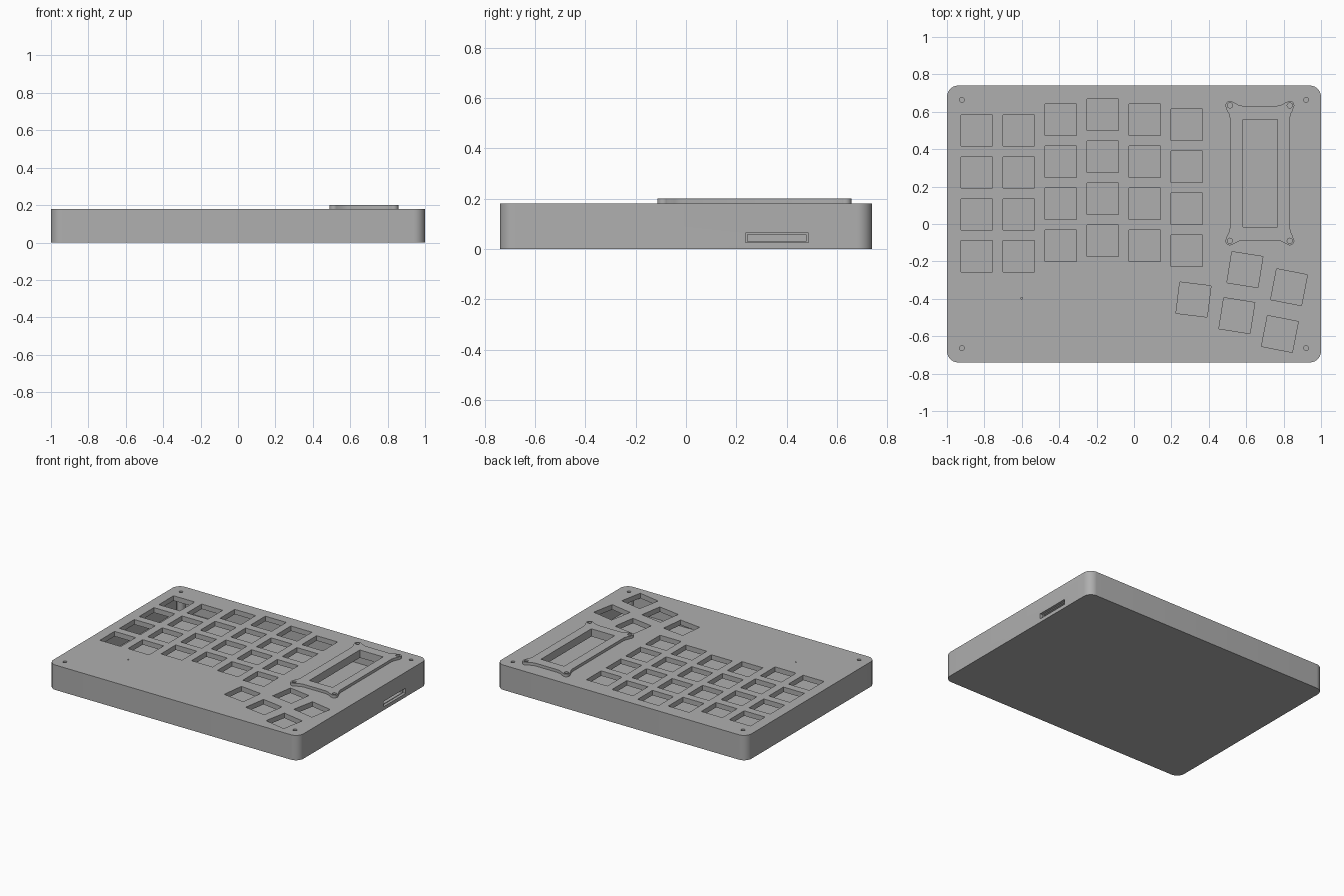
import bpy, bmesh
from math import sin, cos, pi, radians

cube = bpy.data.objects.get("Cube")
if cube:
    bpy.data.objects.remove(cube, do_unlink=True)

grey = bpy.data.materials.new("plain grey")
grey.use_nodes = True
COLOR = (0.43, 0.43, 0.43, 1)
grey.diffuse_color = COLOR
grey.node_tree.nodes["Principled BSDF"].inputs["Base Color"].default_value = COLOR


# Outline helpers
def arc(x, y, r, start, end, steps):
    angles = [radians(start + (end - start) * i / steps) for i in range(steps + 1)]
    return [(x + r * cos(a), y + r * sin(a)) for a in angles]


def circle(x, y, r):
    return arc(x, y, r, 0, 360, 24)[:-1]


def rounded_rect(hx, hy, r):
    pts = []
    for i, (sx, sy) in enumerate([(1, 1), (-1, 1), (-1, -1), (1, -1)]):
        pts += arc(sx * (hx - r), sy * (hy - r), r, 90 * i, 90 * i + 90, 10)
    return pts


def rect(x0, x1, y0, y1):
    return [(x0, y0), (x1, y0), (x1, y1), (x0, y1)]


def square(x, y, size, turn=0):
    r = size / 2 ** 0.5
    return arc(x, y, r, 45 + turn, 315 + turn, 3)


# Upright prisms over a list of outlines, as one object
def prisms(name, outlines, z0, z1):
    bm = bmesh.new()
    for pts in outlines:
        face = bm.faces.new([bm.verts.new((x, y, z0)) for x, y in pts])
        top = bmesh.ops.extrude_face_region(bm, geom=[face])["geom"]
        verts = [v for v in top if isinstance(v, bmesh.types.BMVert)]
        bmesh.ops.translate(bm, verts=verts, vec=(0, 0, z1 - z0))
    bmesh.ops.recalc_face_normals(bm, faces=bm.faces)
    mesh = bpy.data.meshes.new(name)
    bm.to_mesh(mesh)
    bm.free()
    mesh.materials.append(grey)
    obj = bpy.data.objects.new(name, mesh)
    bpy.context.collection.objects.link(obj)
    return obj


def combine(target, other, operation="DIFFERENCE"):
    mod = target.modifiers.new(operation.lower(), "BOOLEAN")
    mod.operation = operation
    mod.solver = "EXACT"
    mod.object = other
    bpy.context.view_layer.objects.active = target
    bpy.ops.object.modifier_apply(modifier=mod.name)
    bpy.data.objects.remove(other, do_unlink=True)


TOP, PLATE, FLOOR = 0.18, 0.144, 0.024
KEY, PITCH = 0.168, 0.2245

# Hollow case with a post under each corner screw
case = prisms("keyboard_case", [rounded_rect(1, 0.74, 0.06)], 0, TOP)
combine(case, prisms("cavity", [rounded_rect(0.955, 0.695, 0.025)], FLOOR, PLATE))
corners = [(sx * 0.92, sy * 0.663) for sx in (-1, 1) for sy in (-1, 1)]
combine(case, prisms("posts", [circle(x, y, 0.028) for x, y in corners],
                     FLOOR - 0.01, PLATE + 0.01), "UNION")
combine(case, prisms("screw_holes", [circle(x, y, 0.013) for x, y in corners], 0.06, 0.25))

# Key openings: staggered columns, then the turned thumb cluster
keys = []
for col, top_y in enumerate([0.5, 0.5, 0.557, 0.585, 0.557, 0.53]):
    for row in range(4):
        keys.append(square(-0.84 + col * PITCH, top_y - row * PITCH, KEY))
for x, y, turn in [(0.318, -0.404, -7), (0.55, -0.49, -9), (0.593, -0.244, -9),
                   (0.829, -0.338, -11), (0.78, -0.588, -11)]:
    keys.append(square(x, y, KEY, turn))
keys.append(circle(-0.6, -0.397, 0.005))
combine(case, prisms("key_openings", keys, 0.13, 0.25))

# Connector slot in the side: shallow recess around a through opening
combine(case, prisms("slot_recess", [rect(0.98, 1.1, 0.236, 0.486)], 0.026, 0.064))
combine(case, prisms("slot_opening", [rect(0.9, 1.1, 0.244, 0.478)], 0.03, 0.058))

# Screen frame with a flared lobe at each corner
flare = [(0, -0.07), (0.006, -0.045), (0.017, -0.025)]
lobe = flare + arc(0, 0, 0.024, -40, 130, 14) + [(v, u - 0.003) for u, v in reversed(flare)]
outline, screws = [], []
for sx, sy in [(1, 1), (-1, 1), (-1, -1), (1, -1)]:
    cx, cy = 0.673 + sx * 0.16, 0.272 + sy * 0.362
    pts = [(cx + sx * u, cy + sy * v) for u, v in lobe]
    outline += pts if sx * sy > 0 else pts[::-1]
    screws.append(circle(cx, cy, 0.014))
frame = prisms("screen_frame", [outline], TOP, 0.2)
window = [rect(0.582, 0.768, -0.016, 0.56)] + screws
for part in (frame, case):
    combine(part, prisms("screen_openings", window, 0.13, 0.25))

# Smooth the rounded walls, keep edges sharp
for part in (case, frame):
    bpy.ops.object.select_all(action="DESELECT")
    part.select_set(True)
    bpy.context.view_layer.objects.active = part
    bpy.ops.object.shade_smooth_by_angle(angle=pi / 6)
